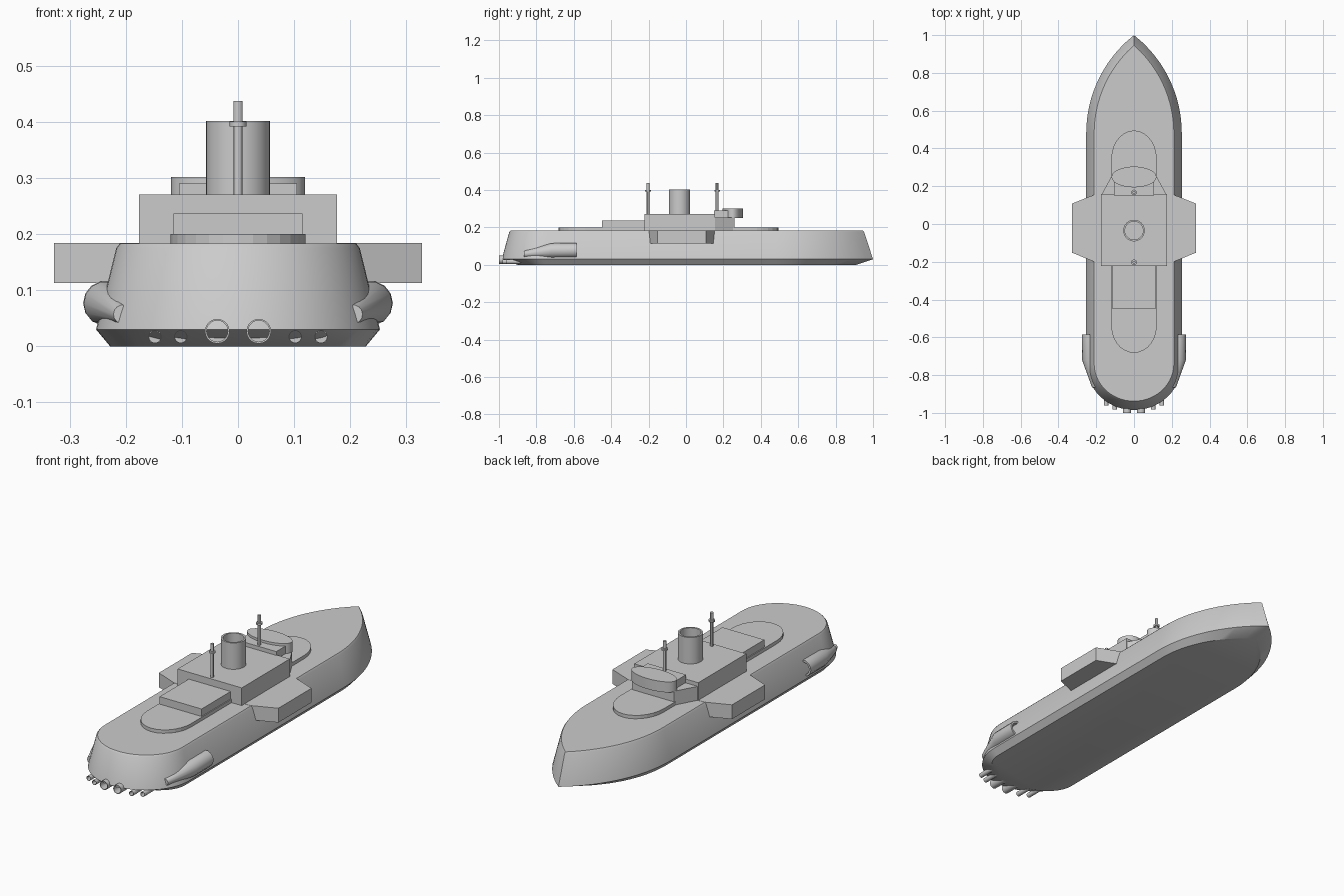
import bpy, bmesh
from math import sin, cos, pi, sqrt, radians
from mathutils import Vector

if "Cube" in bpy.data.objects:
    bpy.data.objects.remove(bpy.data.objects["Cube"])


def finish(bm, name, smooth=True):
    bmesh.ops.recalc_face_normals(bm, faces=bm.faces[:])
    me = bpy.data.meshes.new(name)
    bm.to_mesh(me)
    bm.free()
    ob = bpy.data.objects.new(name, me)
    bpy.context.collection.objects.link(ob)
    if smooth:
        bpy.ops.object.select_all(action='DESELECT')
        ob.select_set(True)
        bpy.context.view_layer.objects.active = ob
        bpy.ops.object.shade_smooth_by_angle(angle=radians(30))
    return ob


def loft(name, rings, smooth=True):
    """Skin equal-length rings of points and cap both ends."""
    bm = bmesh.new()
    loops = [[bm.verts.new(p) for p in ring] for ring in rings]
    n = len(loops[0])
    for a, b in zip(loops, loops[1:]):
        for i in range(n):
            j = (i + 1) % n
            bm.faces.new((a[i], a[j], b[j], b[i]))
    bm.faces.new(loops[0][::-1])
    bm.faces.new(loops[-1])
    return finish(bm, name, smooth)


def prism(name, outline, z0, z1, smooth=False):
    return loft(name, [[(x, y, z) for x, y in outline] for z in (z0, z1)], smooth)


def box(name, hx, y0, y1, z0, z1):
    return prism(name, [(-hx, y0), (hx, y0), (hx, y1), (-hx, y1)], z0, z1)


def ring_z(cx, cy, r, z, n=32, ry=None):
    ry = ry or r
    return [(cx + r * cos(2 * pi * i / n), cy + ry * sin(2 * pi * i / n), z) for i in range(n)]


def ring_y(cx, cz, r, y, n=20):
    return [(cx + r * cos(2 * pi * i / n), y, cz + r * sin(2 * pi * i / n)) for i in range(n)]


def hull_ring(w, stern, bow, z, n=14):
    """Pointed ogive bow, straight sides, elliptical stern."""
    ys, yb = -0.74, 0.48
    length = bow - yb
    R = (w * w + length * length) / (2 * w)
    half = []
    for i in range(n):
        y = yb + length * i / n
        half.append((w - R + sqrt(R * R - (y - yb) ** 2), y, z))
    left = [(-x, y, z) for x, y, z in reversed(half)]
    back = [(-w * cos(pi * i / 28), ys - (ys - stern) * sin(pi * i / 28), z) for i in range(29)]
    return half + [(0, bow, z)] + left + back


# Hull
loft("hull", [hull_ring(0.228, -0.90, 0.91, 0), hull_ring(0.253, -0.985, 1.0, 0.03),
              hull_ring(0.217, -0.945, 0.952, 0.175), hull_ring(0.211, -0.938, 0.946, 0.183)])

# Low deck platform with rounded ends
plat = [(0.12 * cos(pi * i / 14), 0.345 + 0.15 * sin(pi * i / 14)) for i in range(15)]
plat += [(-0.12 * cos(pi * i / 14), -0.54 - 0.142 * sin(pi * i / 14)) for i in range(15)]
prism("deck_platform", plat, 0.17, 0.20)

# Cabins
box("aft_cabin", 0.115, -0.45, -0.2, 0.18, 0.237)
box("main_cabin", 0.176, -0.222, 0.155, 0.17, 0.271)
prism("forward_cabin", [(-0.175, 0.15), (0.175, 0.15), (0.115, 0.26), (-0.115, 0.26)], 0.18, 0.252)

# Bridge
box("bridge_base", 0.105, 0.15, 0.225, 0.25, 0.29)
loft("bridge", [ring_z(0, 0.249, 0.119, z, 32, 0.055) for z in (0.25, 0.302)])

# Side sponsons
for s, side in ((1, "right"), (-1, "left")):
    pts = [(0.17, -0.2), (0.21, -0.2), (0.328, -0.152), (0.328, 0.108), (0.21, 0.155), (0.17, 0.155)]
    prism("sponson_" + side, [(s * x, y) for x, y in pts], 0.113, 0.184)

# Hollow funnel
c = (0, -0.035)
loft("funnel", [ring_z(*c, 0.057, 0.26), ring_z(*c, 0.057, 0.402),
                ring_z(*c, 0.048, 0.402), ring_z(*c, 0.048, 0.29)])

# Masts with collars
for name, y in (("aft_mast", -0.203), ("fore_mast", 0.167)):
    prof = [(0.008, 0.25), (0.008, 0.392), (0.015, 0.392), (0.015, 0.401), (0.008, 0.401), (0.008, 0.437)]
    loft(name, [ring_z(0, y, r, z, 12) for r, z in prof])

for s, side in ((1, "right"), (-1, "left")):
    # Tapered side pods with recessed ends
    prof = [(0.236, 0.077, 0.030, -0.62), (0.236, 0.077, 0.030, -0.585), (0.236, 0.077, 0.040, -0.585),
            (0.235, 0.076, 0.040, -0.72), (0.205, 0.057, 0.017, -0.866)]
    loft("side_pod_" + side, [ring_y(s * x, z, r, y, 14) for x, z, r, y in prof])
    # Hollow stern tubes
    for k, (x, z, r, y) in enumerate([(0.037, 0.027, 0.022, -1.0), (0.102, 0.017, 0.012, -0.982),
                                      (0.148, 0.017, 0.012, -0.96)]):
        loft(f"stern_tube_{side}_{k}", [ring_y(s * x, z, r, y + 0.14), ring_y(s * x, z, r, y),
                                        ring_y(s * x, z, r * 0.86, y), ring_y(s * x, z, r * 0.86, y + 0.06)])
